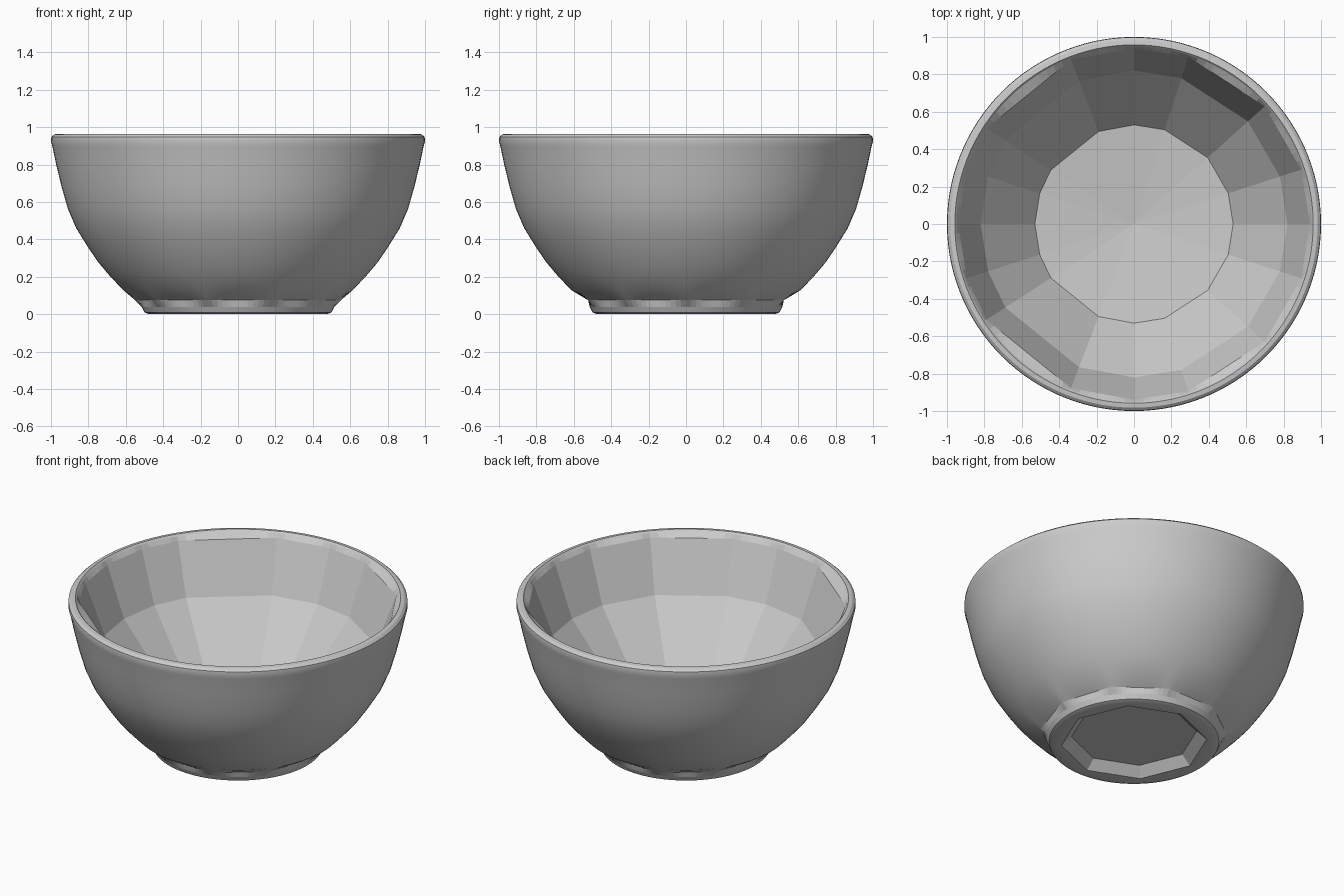
import bpy, bmesh
from math import radians, cos, sin, pi

cube = bpy.data.objects.get("Cube")
if cube:
    bpy.data.objects.remove(cube, do_unlink=True)

SEGMENTS = 120


def polygon_factor(angle, corners):
    """Radius of a unit polygon with the given corner angles (degrees)."""
    for a, b in zip(corners, corners[1:] + [corners[0] + 360]):
        if a <= angle < b:
            return cos(radians(b - a) / 2) / cos(radians(angle - (a + b) / 2))
    return 1.0


# Uneven corners of the faceted hollow, mirrored front to back
half = [0, 18, 42, 72, 90, 111, 147, 162, 180]
hollow = half + [360 - a for a in reversed(half[1:-1])]
neck = list(range(0, 360, 36))
recess = list(range(0, 360, 45))

# Profile bands: (corner angles or None for round, smooth shading, [(radius, z)])
bands = [
    # underside recess
    (recess, False, [(0.37, 0.06), (0.43, 0.004)]),
    # foot ring
    (None, True, [(0.475, 0.0), (0.50, 0.01), (0.515, 0.04)]),
    # faceted neck where the foot meets the body
    (neck, False, [(0.55, 0.075)]),
    # round outer wall
    (None, True, [(0.615, 0.13), (0.69, 0.21), (0.745, 0.275), (0.80, 0.355),
                  (0.865, 0.46), (0.91, 0.565), (0.943, 0.68), (0.972, 0.80),
                  (0.993, 0.90)]),
    # rounded rim
    (None, True, [(1.0, 0.925), (0.998, 0.948), (0.982, 0.962), (0.958, 0.965),
                  (0.949, 0.955)]),
    # faceted hollow
    (hollow, False, [(0.94, 0.93), (0.82, 0.61), (0.53, 0.27)]),
]

bm = bmesh.new()
previous = first = None
for corners, smooth, points in bands:
    for radius, z in points:
        ring = []
        for i in range(SEGMENTS):
            angle = i * 360 / SEGMENTS
            r = radius * (polygon_factor(angle, corners) if corners else 1)
            t = radians(angle)
            ring.append(bm.verts.new((r * cos(t), r * sin(t), z)))
        if previous:
            for i in range(SEGMENTS):
                j = (i + 1) % SEGMENTS
                face = bm.faces.new((previous[i], previous[j], ring[j], ring[i]))
                face.smooth = smooth
        else:
            first = ring
        previous = ring

# Close the recess roof and give the hollow a shallow dished floor
bm.faces.new(list(reversed(first)))
centre = bm.verts.new((0, 0, 0.21))
for i in range(SEGMENTS):
    bm.faces.new((previous[i], previous[(i + 1) % SEGMENTS], centre))

bmesh.ops.recalc_face_normals(bm, faces=bm.faces)

# Merge coplanar strips of the hollow into clean facets
flat_edges = [e for e in bm.edges if not any(f.smooth for f in e.link_faces)]
bmesh.ops.dissolve_limit(bm, angle_limit=radians(1), verts=[], edges=flat_edges)

# Keep hard edges crisp beside the smooth wall
for e in bm.edges:
    if len(e.link_faces) == 2:
        e.smooth = e.calc_face_angle() < pi / 6

mesh = bpy.data.meshes.new("bowl")
bm.to_mesh(mesh)
bm.free()
bowl = bpy.data.objects.new("bowl", mesh)
bpy.context.collection.objects.link(bowl)
